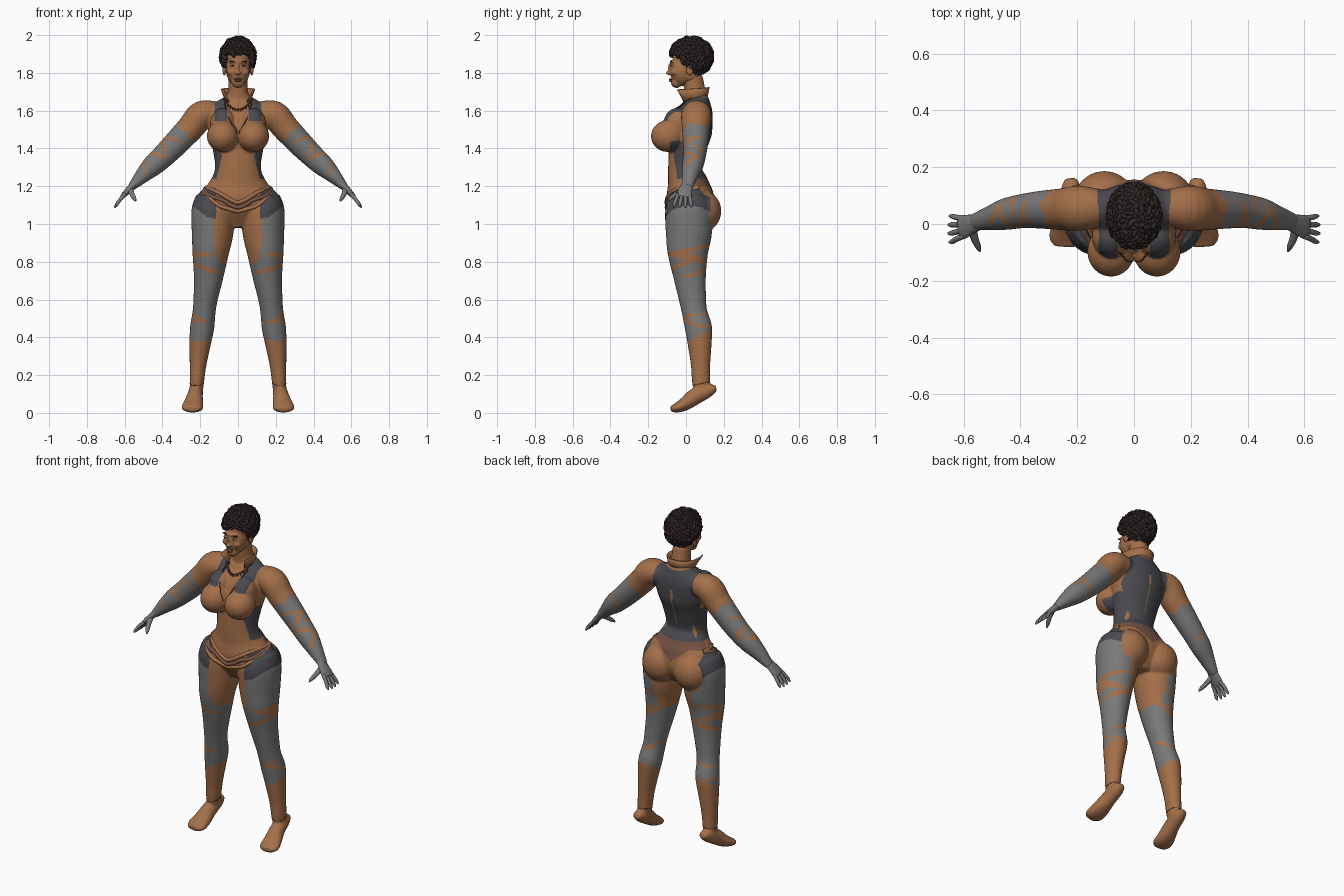
import bpy, bmesh, math, random
from mathutils import Vector, Matrix

random.seed(4)
X, Y = Vector((1, 0, 0)), Vector((0, 1, 0))
old = bpy.data.objects.get("Cube")
if old:
    bpy.data.objects.remove(old, do_unlink=True)

COLOURS = {"skin_brown": (.37, .16, .068), "cloth_grey": (.19, .19, .19),
           "panel_slate": (.068, .068, .08), "belt_umber": (.19, .09, .06),
           "hair_black": (.032, .02, .02), "trim_brown": (.1, .04, .02),
           "lip_brown": (.24, .085, .05), "eye_pale": (.4, .33, .28)}
MATS = {}
for name, rgb in COLOURS.items():
    m = MATS[name] = bpy.data.materials.new(name)
    m.use_nodes = True
    m.diffuse_color = (*rgb, 1)
    m.node_tree.nodes["Principled BSDF"].inputs["Base Color"].default_value = (*rgb, 1)
ORDER = list(COLOURS)


def loft(bm, pts, ref=Y, sx=1, seg=28, steps=5):
    """Smooth closed tube through (x, y, z, radius along ref, radius across)."""
    p = [Vector(q) for q in pts]
    p = [p[0]] + p + [p[-1]]
    path = []
    for a, b, c, d in zip(p, p[1:], p[2:], p[3:]):
        for i in range(steps):
            t = i / steps
            path.append(.5 * (2 * b + (c - a) * t + (2 * a - 5 * b + 4 * c - d) * t * t
                              + (3 * b - a - 3 * c + d) * t ** 3))
    path.append(p[-1])
    rings = []
    for i, q in enumerate(path):
        tan = (path[min(i + 1, len(path) - 1)] - path[max(i - 1, 0)]).to_3d().normalized()
        u = (ref - tan * ref.dot(tan)).normalized()
        v = tan.cross(u)
        ring = []
        for k in range(seg):
            a = math.tau * k / seg
            co = q.to_3d() + u * math.cos(a) * q[3] + v * math.sin(a) * q[4]
            ring.append(bm.verts.new((co.x * sx, co.y, co.z)))
        rings.append(ring)
    for r, s in zip(rings, rings[1:]):
        for k in range(seg):
            bm.faces.new((r[k], r[k - 1], s[k - 1], s[k]))
    bm.faces.new(rings[0])
    bm.faces.new(rings[-1][::-1])


def ball(bm, c, r, rot=None, ico=0):
    m = Matrix.Translation(c) @ (rot or Matrix()) @ Matrix.Diagonal((*r, 1))
    if ico:
        bmesh.ops.create_icosphere(bm, subdivisions=ico, radius=1, matrix=m)
    else:
        bmesh.ops.create_uvsphere(bm, u_segments=24, v_segments=14, radius=1, matrix=m)


def finish(name, bm, mats, voxel=0, smooth=0):
    bmesh.ops.recalc_face_normals(bm, faces=bm.faces)
    me = bpy.data.meshes.new(name)
    bm.to_mesh(me)
    bm.free()
    ob = bpy.data.objects.new(name, me)
    bpy.context.collection.objects.link(ob)
    if voxel:
        mod = ob.modifiers.new("merge", "REMESH")
        mod.mode, mod.voxel_size = "VOXEL", voxel
        mod = ob.modifiers.new("soften", "SMOOTH")
        mod.factor, mod.iterations = .5, smooth
        dg = bpy.context.evaluated_depsgraph_get()
        ob.data = bpy.data.meshes.new_from_object(ob.evaluated_get(dg))
        ob.modifiers.clear()
    ob.data.materials.clear()
    for m in mats:
        ob.data.materials.append(MATS[m])
    ob.data.polygons.foreach_set("use_smooth", [True] * len(ob.data.polygons))
    return ob


def tube(name, pts, r, mat):
    cu = bpy.data.curves.new(name, "CURVE")
    cu.dimensions, cu.bevel_depth, cu.bevel_resolution, cu.use_fill_caps = "3D", r, 2, True
    sp = cu.splines.new("NURBS")
    sp.points.add(len(pts) - 1)
    for q, co in zip(sp.points, pts):
        q.co = (*co, 1)
    sp.use_endpoint_u, sp.order_u = True, 3
    cu.materials.append(MATS[mat])
    ob = bpy.data.objects.new(name, cu)
    bpy.context.collection.objects.link(ob)


# Body: torso, bust, seat, legs, feet and arms merged into one skin
bm = bmesh.new()
loft(bm, [(0, .03, .98, .06, .07), (0, .03, 1.07, .2, .125), (0, .02, 1.15, .212, .125),
          (0, .01, 1.21, .16, .11), (0, -.005, 1.29, .122, .09), (0, .008, 1.4, .135, .1),
          (0, .025, 1.5, .158, .115), (0, .05, 1.59, .165, .093), (0, .055, 1.65, .11, .07),
          (0, .05, 1.685, .058, .058), (0, .035, 1.78, .05, .053)], X)
for s in (1, -1):
    ball(bm, (s * .081, -.096, 1.465), (.084, .09, .084))
    ball(bm, (s * .08, -.045, 1.53), (.068, .075, .085))
    ball(bm, (s * .104, .082, 1.068), (.108, .105, .112))
    loft(bm, [(.12, .02, 1.14, .11, .1), (.13, .018, 1.07, .128, .116),
              (.135, .015, .95, .122, .11), (.145, .01, .85, .108, .097),
              (.156, .02, .72, .086, .078), (.172, .035, .6, .072, .064),
              (.18, .046, .53, .067, .061), (.19, .066, .45, .072, .064),
              (.2, .072, .37, .064, .057), (.212, .077, .25, .051, .044),
              (.218, .08, .16, .047, .038), (.222, .09, .1, .04, .034)], Y, s)
    loft(bm, [(.222, .16, .13, .022, .015), (.222, .12, .12, .036, .036),
              (.228, .05, .088, .042, .044), (.236, -.005, .048, .053, .036),
              (.243, -.05, .027, .057, .026), (.246, -.08, .022, .038, .015)], X, s)
    loft(bm, [(.1, .06, 1.585, .06, .06), (.19, .055, 1.578, .08, .075),
              (.25, .052, 1.51, .074, .072), (.335, .05, 1.42, .066, .067),
              (.395, .045, 1.36, .06, .062), (.45, .035, 1.31, .056, .057),
              (.5, .022, 1.262, .045, .043), (.55, .01, 1.21, .033, .026),
              (.565, .005, 1.195, .03, .02)], Y, s)
body = finish("body", bm, ORDER[:4], .006, 6)


def slash(a, v, cuts):
    """True inside tapering torn slits: (position, half height, facing, tilt)."""
    return any(abs(v - p - k * math.sin(a - f)) < h * max(0, math.cos((a - f) * .9))
               for p, h, f, k in cuts if abs(math.remainder(a - f, math.tau)) < 1.7)


LEG_CUTS = [(.87, .012, .3, .02), (.82, .022, 0, -.02), (.77, .012, -1.2, .03),
            (.74, .01, .6, .02), (.79, .014, 2, .03), (.5, .014, -1, .02),
            (.465, .01, .5, -.02), (.55, .01, 2, .03)]
ARM_CUTS = [(.2, .01, -1, .03), (.24, .013, -.5, -.03), (.32, .014, -.9, .03),
            (.38, .013, -.4, -.04), (.3, .012, 1.2, .02)]


def suit(c):
    x, y, z = abs(c.x), c.y, c.z
    # sleeves
    if x > .3 and z > 1.1 or x > .2 and z > 1.25:
        s = (x - .2 + 1.58 - z) * .707
        a = math.atan2(y - .045, (x + z - 1.77) * .707)
        return 1 if s > .125 + .01 * math.sin(5 * a) and not slash(a, s, ARM_CUTS) else 0
    # vest panels, straps and spine slit
    if z > 1.24:
        if y > .06:
            slit = abs(x) < .004 + .006 * (z > 1.5) and 1.33 < z < 1.55
            edge = .15 if z < 1.45 else .15 - .12 * (z - 1.45)
            return 2 if x < edge and z < 1.66 + .15 * x and not slit else 0
        strap = z > 1.545 and .055 + .25 * max(0, z - 1.6) < x < .125
        side = z < 1.44 and x > .085 + .25 * abs(z - 1.36) and y > -.085
        return 2 if strap or side else 0
    # waistband at the back, hip panels, leggings
    if y > .03 and z > 1.2 - .08 * max(0, 1 - x / .1):
        return 3
    if z > .98 and y > .05 and (x < .17 or y > .13):
        return 0
    if x > .115 and z > 1.035 + .75 * max(0, x - .16) - .25 * max(0, .15 - x):
        return 2 if z < 1.19 else 0
    if z > .79 and x < .1 + .03 * min(1, (z - .79) / .12):
        return 0
    if z < .41 + .5 * (y - .07):
        return 0
    a = math.atan2(y - .03, x - .12 - .15 * (1 - z) * (z < .95))
    return 0 if slash(a, z, LEG_CUTS) else 1


for f in body.data.polygons:
    f.material_index = suit(f.center)


def snap(co, lift=0):
    ok, p, n, i = body.closest_point_on_mesh(Vector(co))
    return p + n * lift


def front(x, z, lift=.001):
    ok, p, n, i = body.ray_cast(Vector((x, -1, z)), Y)
    return p + n * lift


# Hands: palm, four spread fingers and a thumb
for s, side in ((1, "left"), (-1, "right")):
    bm = bmesh.new()
    loft(bm, [(.535, .012, 1.225, .028, .022), (.57, 0, 1.19, .034, .018),
              (.6, -.01, 1.158, .042, .015), (.615, -.014, 1.143, .034, .01)], Y, s, 16, 3)
    for k in range(4):
        y, far = .02 - .022 * k, .004 * (k in (1, 2))
        loft(bm, [(.598, y * .9, 1.158, .011, .011), (.625, y * 1.15, 1.128, .01, .01),
                  (.64 + far, y * 1.35, 1.105 - far, .009, .009),
                  (.65 + far, y * 1.4, 1.09 - far, .004, .004)], Y, s, 10, 3)
    loft(bm, [(.57, -.015, 1.185, .016, .014), (.562, -.05, 1.16, .014, .013),
              (.55, -.078, 1.138, .011, .011), (.542, -.096, 1.122, .004, .004)], X, s, 10, 3)
    finish(side + "_hand", bm, ["cloth_grey"])

# Head
bm = bmesh.new()
for c, r in (((0, .03, 1.88), (.076, .1, .09)), ((0, -.022, 1.815), (.064, .064, .085)),
             ((0, -.05, 1.75), (.034, .03, .03)), ((0, -.09, 1.8), (.015, .016, .011)),
             ((0, -.082, 1.825), (.008, .014, .028)), ((0, -.068, 1.858), (.048, .018, .012)),
             ((0, .02, 1.79), (.058, .06, .05))):
    ball(bm, c, r)
for s in (1, -1):
    ball(bm, (s * .034, -.058, 1.803), (.024, .022, .02))
    ball(bm, (s * .073, .02, 1.815), (.009, .02, .03))
finish("head", bm, ["skin_brown"], .004, 4)

# Face details
for name, mat, spots in (
        ("lips", "lip_brown", [((0, -.081, 1.766), (.021, .01, .005)), ((0, -.08, 1.757), (.018, .01, .006))]),
        ("eyes", "eye_pale", [((s * .029, -.076, 1.838), (.013, .008, .0055)) for s in (1, -1)]),
        ("irises", "hair_black", [((s * .029, -.081, 1.838), (.005, .0045, .005)) for s in (1, -1)]),
        ("eyebrows", "hair_black", [((s * .031, -.079, 1.86), (.018, .007, .0028)) for s in (1, -1)])):
    bm = bmesh.new()
    for c, r in spots:
        ball(bm, c, r)
    finish(name, bm, [mat])

# Hair: a cap covered in short curled tufts
bm = bmesh.new()
ball(bm, (0, .042, 1.893), (.082, .094, .09))
for i in range(420):
    h = 1 - 2 * (i + .5) / 420
    a, w = i * 2.39996, math.sqrt(1 - h * h)
    d = Vector((w * math.cos(a), w * math.sin(a), h))
    p = Vector((0, .027, 1.885)) + Vector((d.x * .082, d.y * .105, d.z * .096))
    if p.z > 1.9 - 1.25 * min(.115, max(0, p.y + .05)):
        rot = (d.to_track_quat("Z", "Y") @ Matrix.Rotation(random.uniform(0, 6.3), 3, "Z").to_quaternion())
        k = random.uniform(.8, 1.25)
        ball(bm, p, (.02 * k, .009 * k, .017 * k), rot.to_matrix().to_4x4(), 2)
finish("hair", bm, ["hair_black"])

# Flared collar, open at the throat
bm = bmesh.new()
rows = []
for i in range(33):
    t = i / 16 - 1
    a = math.radians(90 + 140 * t)
    flare = .012 + .045 * abs(t) ** 4
    ring = []
    for k, z in ((0, 1.665), (.5, 1.695), (1, 1.725)):
        r = .062 + flare * k
        ring.append(bm.verts.new((math.cos(a) * r, .045 + math.sin(a) * r,
                                  z - .03 * abs(t) * (1 - k * .6))))
    rows.append(ring)
for p, q in zip(rows, rows[1:]):
    for k in (0, 1):
        bm.faces.new((p[k], q[k], q[k + 1], p[k + 1]))
collar = finish("collar", bm, ["skin_brown"])
collar.modifiers.new("thickness", "SOLIDIFY").thickness = .006

# Necklace of small fangs
neck = [front(.075 * t, 1.605 + .055 * t * t, .004) for t in (i / 6 - 1 for i in range(13))]
tube("necklace_cord", neck, .0035, "trim_brown")
bm = bmesh.new()
for p in neck[1:-1]:
    m = Matrix.Translation(p + Vector((p.x * .1, -.002, -.014))) @ Matrix.Rotation(math.pi, 4, "X")
    bmesh.ops.create_cone(bm, cap_ends=True, segments=8, radius1=.005, radius2=.0005, depth=.026, matrix=m)
finish("necklace_fangs", bm, ["trim_brown"])

# Neckline piping, folded sash bands and boot seams
for s, side in ((1, "left_"), (-1, "right_")):
    tube(side + "neckline", [front(s * x, z) for x, z in
         ((.07, 1.64), (.06, 1.59), (.045, 1.55), (.022, 1.51), (.006, 1.48))], .003, "trim_brown")
    for k in range(3):
        drop = .03 * k
        path = [(.19, .09, 1.225), (.2, .02, 1.22 - drop * .5), (.15, -.09, 1.195 - drop),
                (.09, -.13, 1.16 - drop), (.04, -.14, 1.125 - drop), (0, -.14, 1.11 - drop)]
        tube(side + "sash_fold", [snap((s * x, y, z), .001) for x, y, z in path], .011,
             "skin_brown" if k != 1 else "belt_umber")
    tube(side + "boot_seam", [snap((s * (.218 + .06 * math.cos(a)), .08 + .06 * math.sin(a),
         .155 + .012 * math.sin(a))) for a in (math.tau * i / 16 for i in range(17))], .002, "trim_brown")
